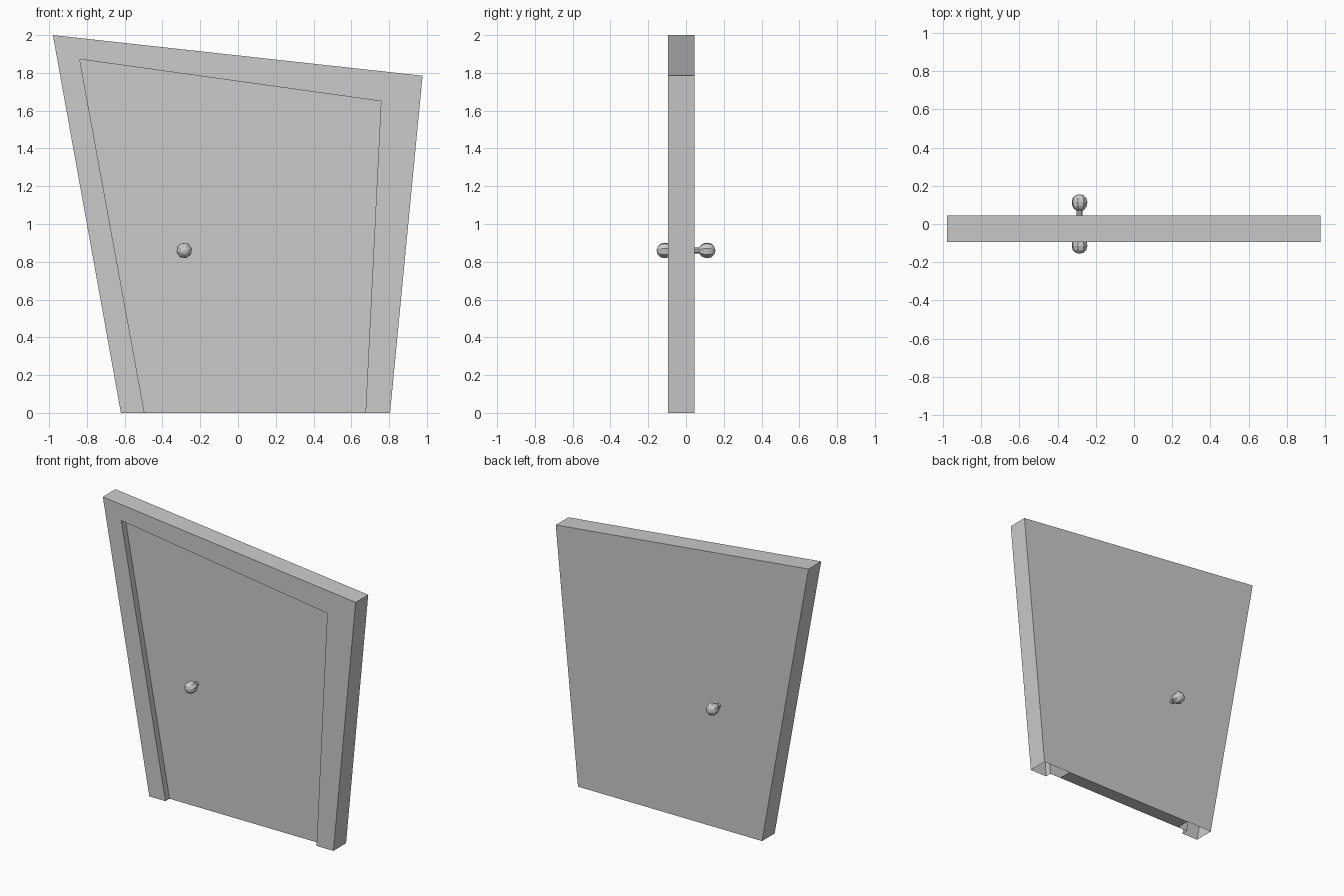
import bpy, bmesh
from math import sin, cos, tau

if "Cube" in bpy.data.objects:
    bpy.data.objects.remove(bpy.data.objects["Cube"])

FRONT, PANEL, BACK = -0.095, -0.05, 0.045
# Outlines run bottom left, top left, top right, bottom right (x, z)
OUTER = [(-0.62, 0), (-0.98, 2.0), (0.977, 1.785), (0.805, 0)]
INNER = [(-0.495, 0), (-0.838, 1.872), (0.757, 1.65), (0.675, 0)]


def finish(bm, name):
    bmesh.ops.recalc_face_normals(bm, faces=bm.faces)
    mesh = bpy.data.meshes.new(name)
    bm.to_mesh(mesh)
    bm.free()
    obj = bpy.data.objects.new(name, mesh)
    bpy.context.collection.objects.link(obj)
    return obj


def ring(bm, outline, y):
    return [bm.verts.new((x, y, z)) for x, z in outline]


def bridge(bm, a, b):
    for i in range(len(a) - 1):
        bm.faces.new((a[i], a[i + 1], b[i + 1], b[i]))


# Crooked door and frame: one shell with a recessed panel
bm = bmesh.new()
rings = [ring(bm, OUTER, BACK), ring(bm, OUTER, FRONT),
         ring(bm, INNER, FRONT), ring(bm, INNER, PANEL)]
for a, b in zip(rings, rings[1:]):
    bridge(bm, a, b)
bm.faces.new(rings[0])
bm.faces.new(rings[-1])
finish(bm, "crooked_door")

# Underside of the door leaf, between the open frame legs
bm = bmesh.new()
bm.faces.new([bm.verts.new((x, y, 0)) for x, y in
              ((-0.42, PANEL), (-0.42, BACK), (0.59, BACK), (0.59, PANEL))])
under = finish(bm, "door_underside")
if under.data.polygons[0].normal.z > 0:
    under.data.flip_normals()

# Knobs: low-poly lathed necks and balls on both sides
PROFILE = [(0.04, 0.016), (0.07, 0.016), (0.08, 0.030), (0.095, 0.039),
           (0.115, 0.042), (0.135, 0.037), (0.15, 0.022)]
SIDES = 8


def knob(name, side):
    bm = bmesh.new()
    rows = []
    for d, r in PROFILE:
        row = [bm.verts.new((-0.285 + r * cos(tau * (i + 0.3) / SIDES), side * d,
                             0.86 + r * sin(tau * (i + 0.3) / SIDES)))
               for i in range(SIDES)]
        rows.append(row)
    for a, b in zip(rows, rows[1:]):
        bridge(bm, a + a[:1], b + b[:1])
    tip = bm.verts.new((-0.285, side * 0.156, 0.86))
    for i in range(SIDES):
        bm.faces.new((rows[-1][i], rows[-1][(i + 1) % SIDES], tip))
    bm.faces.new(rows[0])
    finish(bm, name)


knob("front_knob", -1)
knob("back_knob", 1)
